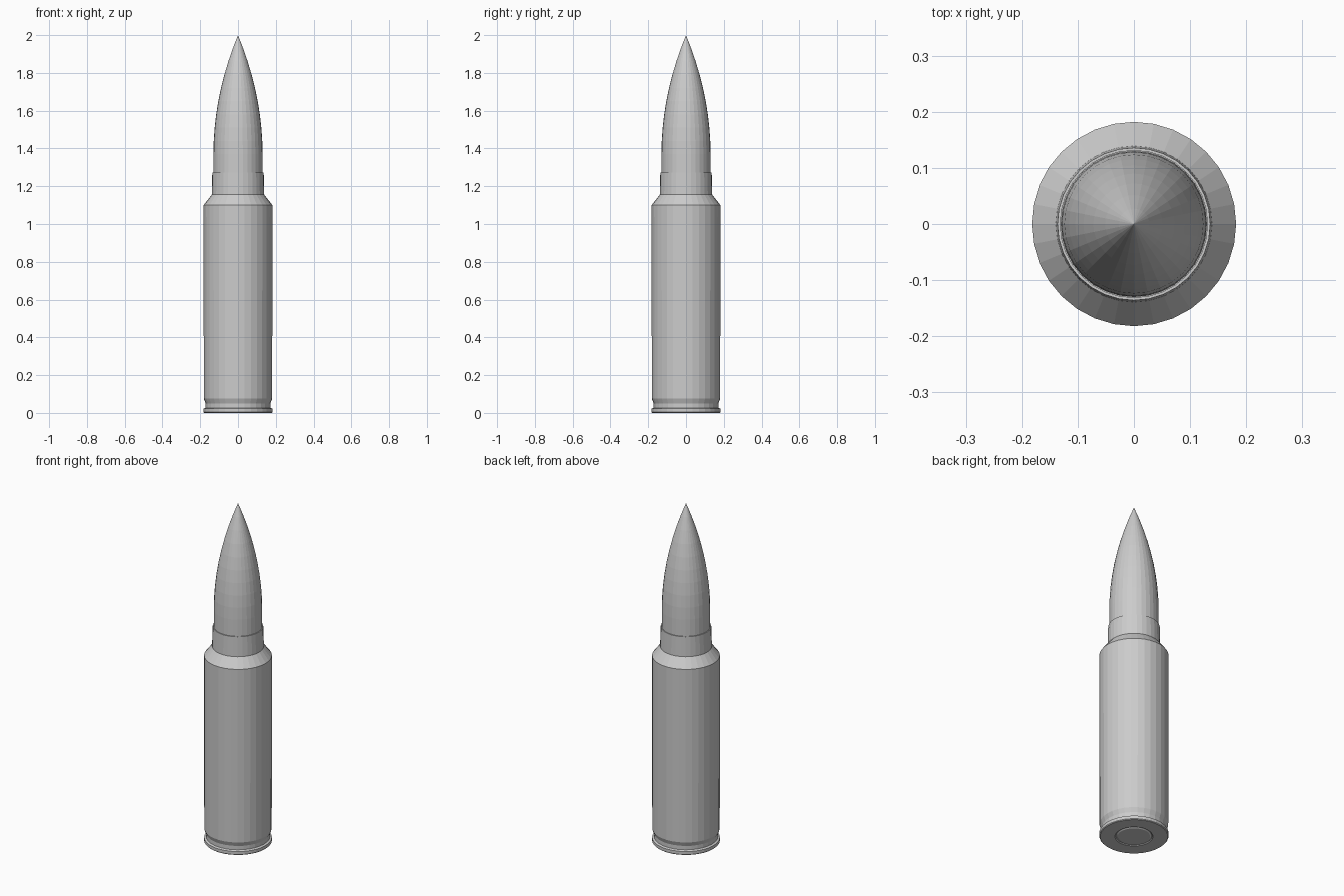
import bpy
import bmesh
from math import cos, sin, tau

SIDES = 32

cube = bpy.data.objects.get("Cube")
if cube:
    bpy.data.objects.remove(cube, do_unlink=True)

metal = bpy.data.materials.new("grey metal")
metal.use_nodes = True
metal.diffuse_color = (0.6, 0.6, 0.6, 1)
metal.node_tree.nodes["Principled BSDF"].inputs["Base Color"].default_value = (0.6, 0.6, 0.6, 1)


def lathe(name, profile):
    """Turn (radius, height) points about the z axis; radius 0 closes to a point."""
    bm = bmesh.new()
    rings = []
    for r, z in profile:
        if r == 0:
            rings.append([bm.verts.new((0, 0, z))] * SIDES)
        else:
            rings.append([bm.verts.new((r * cos(tau * i / SIDES), r * sin(tau * i / SIDES), z))
                          for i in range(SIDES)])
    for low, high in zip(rings, rings[1:]):
        for i in range(SIDES):
            j = (i + 1) % SIDES
            corners = dict.fromkeys((low[i], low[j], high[j], high[i]))
            bm.faces.new(list(corners))
    bmesh.ops.recalc_face_normals(bm, faces=bm.faces)
    mesh = bpy.data.meshes.new(name)
    bm.to_mesh(mesh)
    bm.free()
    mesh.materials.append(metal)
    obj = bpy.data.objects.new(name, mesh)
    bpy.context.collection.objects.link(obj)
    return obj


# Case: base, rim, extractor groove, body, shoulder and open neck
lathe("case", [
    (0, 0.004), (0.095, 0.004), (0.1, 0),
    (0.178, 0), (0.182, 0.004), (0.182, 0.022), (0.171, 0.027), (0.171, 0.05),
    (0.181, 0.075), (0.182, 1.1), (0.139, 1.155), (0.136, 1.272),
    (0.131, 1.272), (0.131, 1.24), (0, 1.24),
])

# Primer set in the base
lathe("primer", [(0, 0.001), (0.085, 0.001), (0.09, 0.004), (0, 0.004)])

# Pointed tip: short straight shank, then a curved nose
SHANK_TOP, RADIUS, STEPS = 1.37, 0.13, 9
nose = [(RADIUS * (1 - (i / STEPS) ** 2), SHANK_TOP + (2 - SHANK_TOP) * i / STEPS)
        for i in range(STEPS + 1)]
lathe("tip", [(0, 1.245), (RADIUS, 1.245)] + nose)
